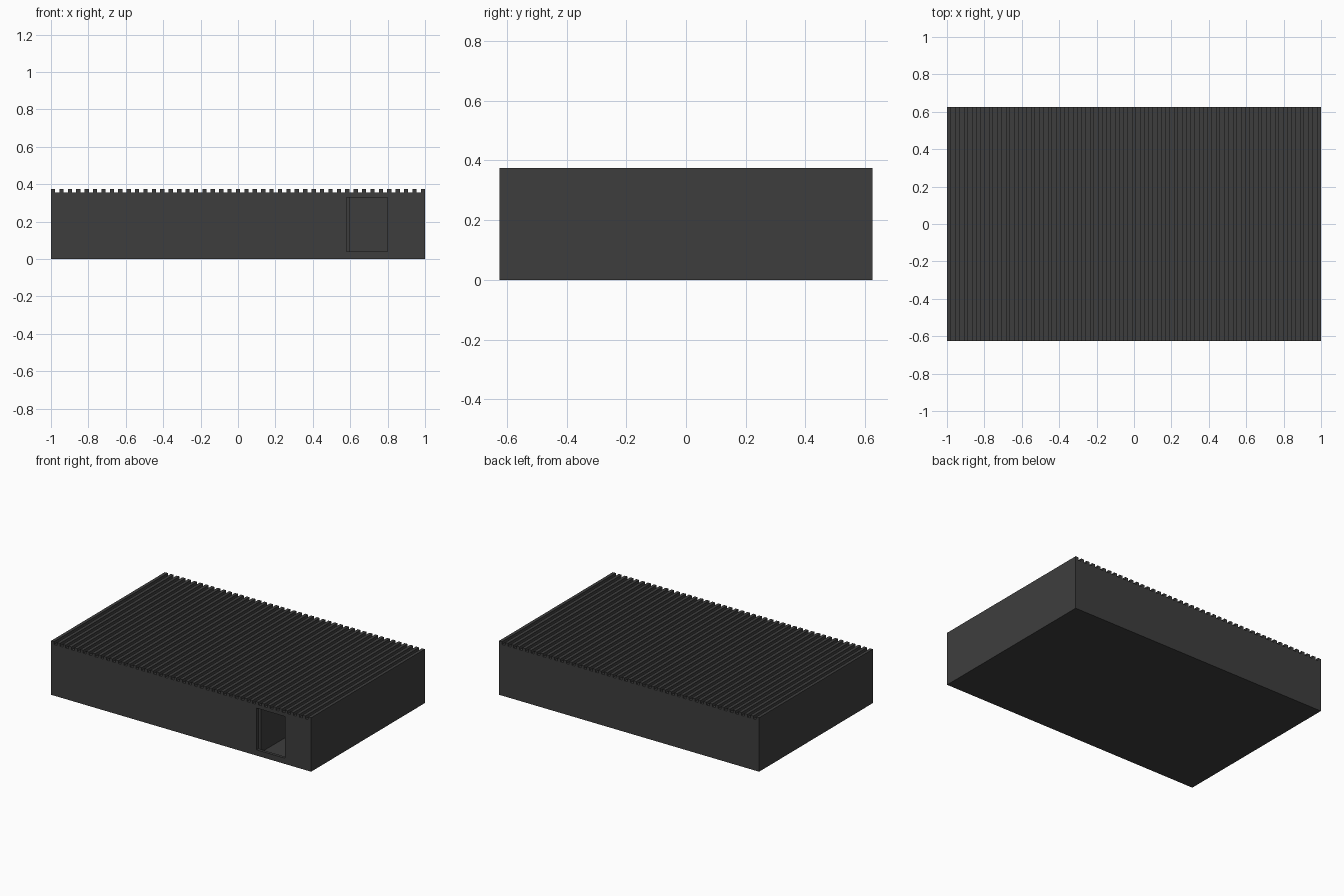
import bpy, bmesh

if "Cube" in bpy.data.objects:
    bpy.data.objects.remove(bpy.data.objects["Cube"])

W, D, H = 2.0, 1.25, 0.355      # body width, depth, roof-deck height
RIDGE_H = 0.02                  # height of the roof ribs
T = 0.02                        # wall thickness
DOOR = (0.58, 0.80, 0.04, 0.33) # doorway x0, x1, z0, z1

dark = bpy.data.materials.new("charcoal grey")
dark.diffuse_color = (0.048, 0.048, 0.048, 1)
dark.use_nodes = True
dark.node_tree.nodes["Principled BSDF"].inputs["Base Color"].default_value = dark.diffuse_color


def add_box(bm, x0, x1, y0, y1, z0, z1):
    v = bmesh.ops.create_cube(bm, size=1)["verts"]
    bmesh.ops.scale(bm, vec=(x1 - x0, y1 - y0, z1 - z0), verts=v)
    bmesh.ops.translate(bm, vec=((x0 + x1) / 2, (y0 + y1) / 2, (z0 + z1) / 2), verts=v)


def make(name, boxes):
    bm = bmesh.new()
    for b in boxes:
        add_box(bm, *b)
    me = bpy.data.meshes.new(name)
    bm.to_mesh(me)
    bm.free()
    me.materials.append(dark)
    ob = bpy.data.objects.new(name, me)
    bpy.context.collection.objects.link(ob)
    return ob


x, y = W / 2, D / 2
ix, iy = x - T, y - T

# Floor slab and side and back walls
make("floor", [(-ix, ix, -iy, iy, 0, T)])
make("side_walls", [(-x, -ix, -y, y, 0, H), (ix, x, -y, y, 0, H)])
make("back_wall", [(-ix, ix, iy, y, 0, H)])

# Front wall with a doorway cut through it
front = make("front_wall", [(-ix, ix, -y, -iy, 0, H)])
cutter = make("doorway_cutter", [(DOOR[0], DOOR[1], -y - 0.1, -iy + 0.05, DOOR[2], DOOR[3])])
cutter.hide_render = True
cutter.hide_viewport = True
cut = front.modifiers.new("doorway", 'BOOLEAN')
cut.operation = 'DIFFERENCE'
cut.solver = 'EXACT'
cut.object = cutter

# Inner partitions closing off the room left of the doorway
top = H - T
make("partitions", [
    (DOOR[0], DOOR[0] + T, -iy, 0.19, T, top),
    (-ix, DOOR[0], 0.17, 0.19, T, top),
])

# Corrugated roof: one square-wave profile extruded front to back
N = 45
w = W / (2 * N - 1)
profile = [(-ix, top), (-ix, H), (-x, H)]
profile = []
for i in range(N):
    a, b = -x + 2 * i * w, -x + (2 * i + 1) * w
    profile += [(a, H), (a, H + RIDGE_H), (b, H + RIDGE_H), (b, H)]
bm = bmesh.new()
rows = [[bm.verts.new((px, sy, pz)) for px, pz in profile] for sy in (-y, y)]
f, r = rows
for i in range(len(profile) - 1):
    bm.faces.new((f[i], f[i + 1], r[i + 1], r[i]))
# rib ends
for row in rows:
    for i in range(0, len(row), 4):
        bm.faces.new(row[i:i + 4])
bmesh.ops.recalc_face_normals(bm, faces=bm.faces[:])
me = bpy.data.meshes.new("ribbed_roof")
bm.to_mesh(me)
bm.free()
me.materials.append(dark)
bpy.context.collection.objects.link(bpy.data.objects.new("ribbed_roof", me))

# Ceiling under the ribs
make("ceiling", [(-ix, ix, -iy, iy, top, H - 0.001)])
